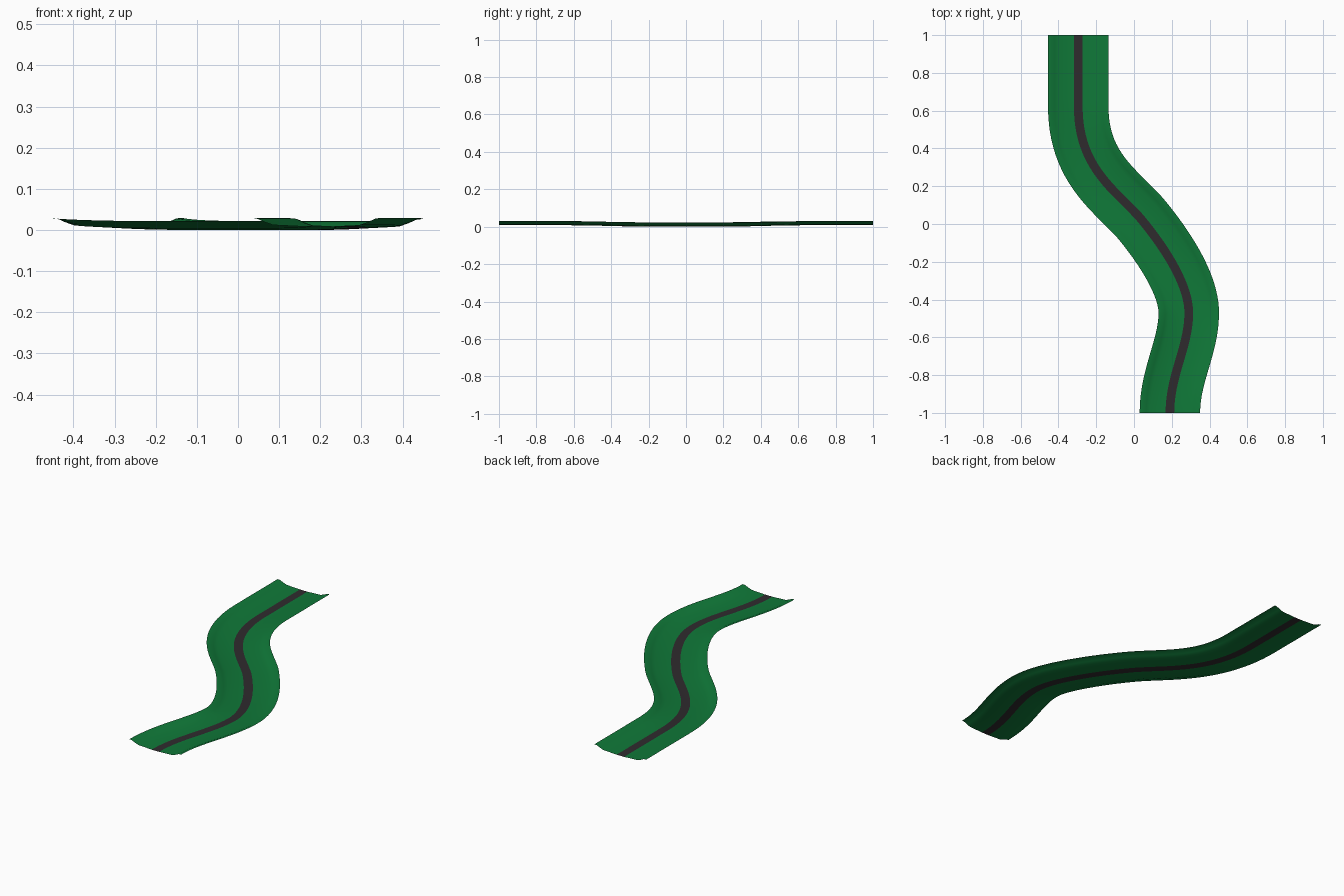
import bpy
from mathutils import Vector
from mathutils.geometry import interpolate_bezier

if "Cube" in bpy.data.objects:
    bpy.data.objects.remove(bpy.data.objects["Cube"])


def material(name, rgb):
    m = bpy.data.materials.new(name)
    m.diffuse_color = (*rgb, 1)
    m.use_nodes = True
    m.node_tree.nodes["Principled BSDF"].inputs["Base Color"].default_value = m.diffuse_color
    return m


green = material("bank green", (0.005, 0.19, 0.04))
dark = material("bed charcoal", (0.028, 0.024, 0.027))

# Winding centre line: bezier segments (start, handle, handle, end)
segments = [
    ((-0.295, 1), (-0.295, 0.9), (-0.295, 0.72), (-0.295, 0.62)),
    ((-0.295, 0.62), (-0.295, 0.30), (-0.10, 0.18), (0.03, 0.035)),
    ((0.03, 0.035), (0.16, -0.12), (0.29, -0.32), (0.29, -0.47)),
    ((0.29, -0.47), (0.29, -0.65), (0.19, -0.80), (0.19, -1)),
]
path = []
for seg in segments:
    pts = interpolate_bezier(*[Vector((x, y, 0)) for x, y in seg], 25)
    path += pts if not path else pts[1:]

# Half cross-section of the channel: (distance from centre, height)
half = [(0.023, 0.0), (0.105, 0.004), (0.125, 0.011), (0.145, 0.020), (0.16, 0.0215)]
section = [(-d, z) for d, z in reversed(half)] + half


def sag(y):
    """The ends sit slightly higher than the middle."""
    t = min(max((abs(y) - 0.15) / 0.5, 0), 1)
    return 0.008 * t * t * (3 - 2 * t)


# Sweep the section along the path
verts, faces, mats = [], [], []
n = len(section)
for i, p in enumerate(path):
    t = (path[min(i + 1, len(path) - 1)] - path[max(i - 1, 0)]).normalized()
    if i in (0, len(path) - 1):
        t = Vector((0, -1, 0))
    side = Vector((-t.y, t.x, 0))
    for d, z in section:
        q = p + side * d
        verts.append((q.x, q.y, z + sag(p.y)))
for i in range(len(path) - 1):
    for j in range(n - 1):
        a = i * n + j
        faces.append((a, a + n, a + n + 1, a + 1))
        mats.append(1 if j == n // 2 - 1 else 0)   # centre strip is dark

mesh = bpy.data.meshes.new("winding_channel")
mesh.from_pydata(verts, [], faces)
mesh.materials.append(green)
mesh.materials.append(dark)
mesh.polygons.foreach_set("material_index", mats)
mesh.update()
if mesh.polygons[0].normal.z < 0:
    mesh.flip_normals()
channel = bpy.data.objects.new("winding_channel", mesh)
bpy.context.collection.objects.link(channel)
bpy.context.view_layer.objects.active = channel
channel.select_set(True)
bpy.ops.object.shade_smooth_by_angle()
